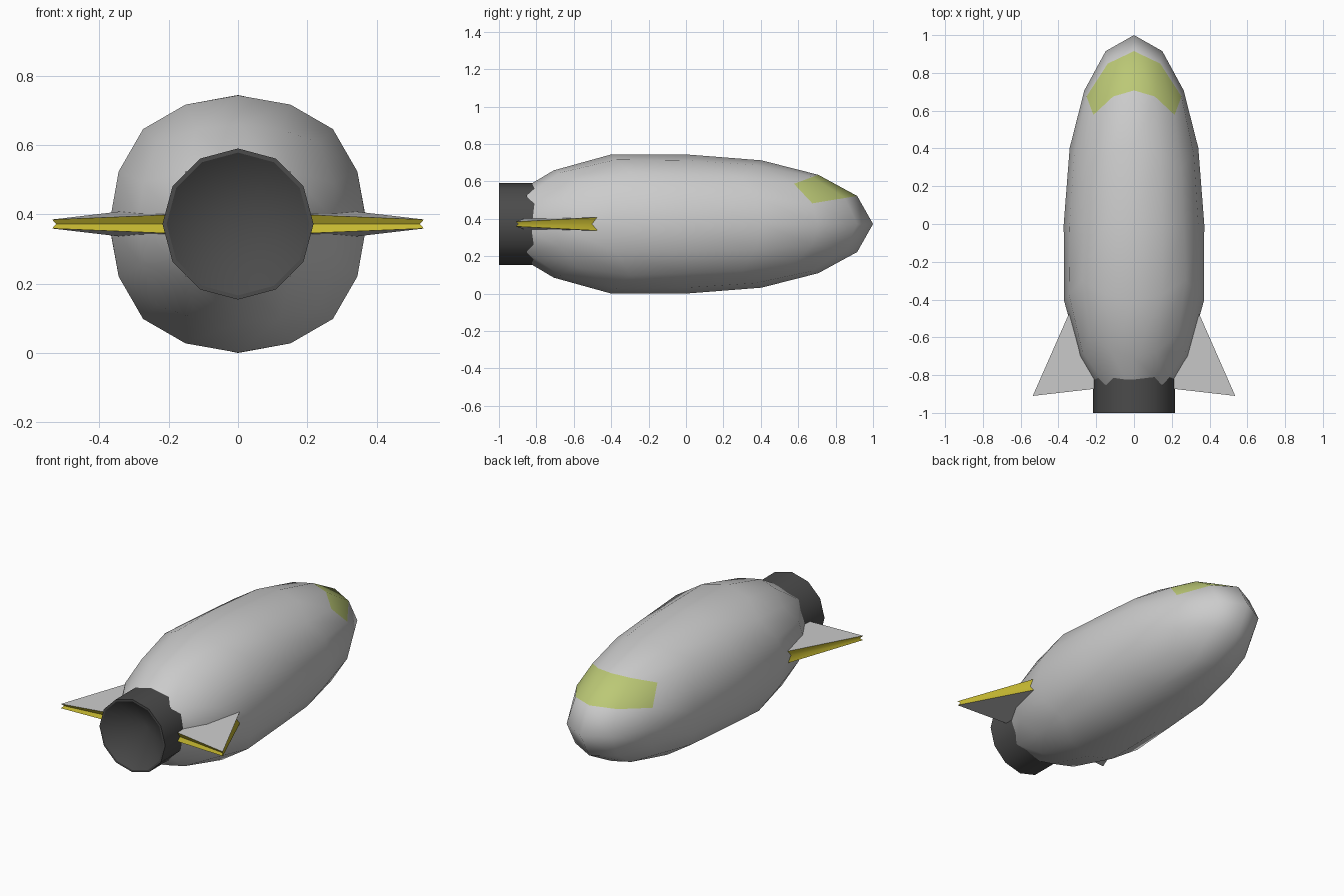
import bpy, bmesh, math
from mathutils import Vector

if "Cube" in bpy.data.objects:
    bpy.data.objects.remove(bpy.data.objects["Cube"])

R = 0.372  # hull radius and centre height


def material(name, rgb):
    m = bpy.data.materials.new(name)
    m.diffuse_color = (*rgb, 1)
    m.use_nodes = True
    m.node_tree.nodes["Principled BSDF"].inputs["Base Color"].default_value = m.diffuse_color
    return m


def finish(bm, name, mats=(), angle=40):
    bmesh.ops.recalc_face_normals(bm, faces=bm.faces[:])
    me = bpy.data.meshes.new(name)
    bm.to_mesh(me)
    bm.free()
    for m in mats:
        me.materials.append(m)
    ob = bpy.data.objects.new(name, me)
    bpy.context.collection.objects.link(ob)
    bpy.ops.object.select_all(action='DESELECT')
    ob.select_set(True)
    bpy.context.view_layer.objects.active = ob
    bpy.ops.object.shade_smooth_by_angle(angle=math.radians(angle))
    return ob


glass = material("window_glass", (0.50, 0.58, 0.18))
dark = material("engine_dark", (0.07, 0.07, 0.07))
yellow = material("fin_edge_yellow", (0.55, 0.47, 0.03))

# Hull: gridded cube rounded to a sphere, stretched along y, fuller at the tail
bm = bmesh.new()
bmesh.ops.create_cube(bm, size=2)
bmesh.ops.subdivide_edges(bm, edges=bm.edges[:], cuts=3, use_grid_fill=True)
for f in bm.faces:
    c = f.calc_center_median()
    if c.y > 0.99 and c.z > 0.5:      # windscreen: top row of the nose side
        f.material_index = 1
for v in bm.verts:
    p = Vector([c * 0.88 if abs(c) < 0.9 else c for c in v.co]).normalized()
    r = R * (1.09 if p.y < -0.2 else 1)
    y = p.y if p.y > -0.95 else -0.83  # blunt tail hidden in the engine
    v.co = (p.x * r, y, R + p.z * r)
finish(bm, "hull", (None, glass), 60)

# Engine: 12-sided drum with a thin rim and a conical recess
bm = bmesh.new()
rings = []
for r, y in ((0.218, -0.80), (0.218, -1.0), (0.206, -1.0)):
    rings.append([bm.verts.new((r * math.sin(i * math.pi / 6), y,
                                R + r * math.cos(i * math.pi / 6))) for i in range(12)])
for a, b in zip(rings, rings[1:]):
    for i in range(12):
        j = (i + 1) % 12
        bm.faces.new((a[i], a[j], b[j], b[i]))
apex = bm.verts.new((0, -0.86, R))
for i in range(12):
    bm.faces.new((rings[-1][i], rings[-1][(i + 1) % 12], apex))
bm.faces.new(rings[0])
finish(bm, "engine", (dark,), 35)

# Fins: tapered triangles with yellow grooved edges
# outline: x, y, half thickness, and inset position of the groove
outline = ((0.34, -0.465, 0.036, 0.335, -0.485),
           (0.536, -0.91, 0.013, 0.525, -0.898),
           (0.17, -0.868, 0.028, 0.17, -0.856))
for side, name in ((1, "fin_right"), (-1, "fin_left")):
    bm = bmesh.new()
    top = [bm.verts.new((side * x, y, R + h)) for x, y, h, _, _ in outline]
    mid = [bm.verts.new((side * gx, gy, R)) for _, _, _, gx, gy in outline]
    low = [bm.verts.new((side * x, y, R - h)) for x, y, h, _, _ in outline]
    bm.faces.new(top)
    bm.faces.new(low[::-1])
    for i in range(3):
        j = (i + 1) % 3
        for a, b in ((top, mid), (mid, low)):
            bm.faces.new((a[i], b[i], b[j], a[j])).material_index = 1
    finish(bm, name, (None, yellow), 50)
